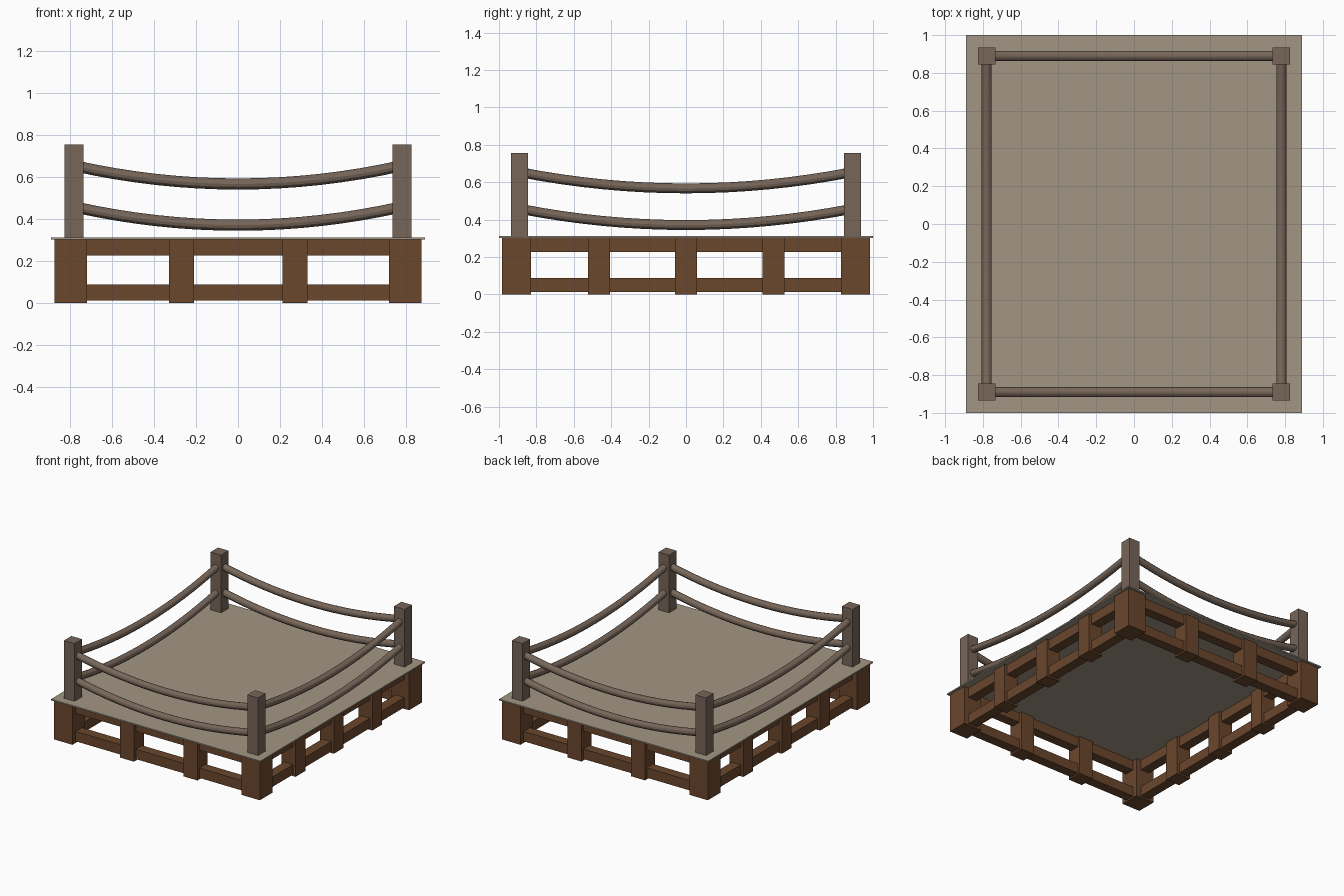
import bpy

if "Cube" in bpy.data.objects:
    bpy.data.objects.remove(bpy.data.objects["Cube"])


def srgb(r, g, b):
    """8-bit display colour to linear RGBA."""
    f = lambda c: c / 12.92 if c <= 0.04045 else ((c + 0.055) / 1.055) ** 2.4
    return (f(r / 255), f(g / 255), f(b / 255), 1.0)


def material(name, rgb):
    m = bpy.data.materials.new(name)
    m.diffuse_color = srgb(*rgb)
    m.use_nodes = True
    m.node_tree.nodes["Principled BSDF"].inputs["Base Color"].default_value = m.diffuse_color
    return m


BROWN = material("brown_timber", (107, 71, 44))
POST = material("grey_brown_wood", (119, 102, 89))
DECK = material("tan_deck", (162, 150, 132))


def box(name, x, y, z0, z1, sx, sy, mat):
    bpy.ops.mesh.primitive_cube_add(size=1, location=(x, y, (z0 + z1) / 2))
    o = bpy.context.object
    o.name = name
    o.scale = (sx, sy, z1 - z0)
    bpy.ops.object.transform_apply(location=False, rotation=False, scale=True)
    o.data.materials.append(mat)
    return o


def rope(name, a, b, z_mid, sag):
    """Round rope hanging in a parabola between two posts."""
    cu = bpy.data.curves.new(name, 'CURVE')
    cu.dimensions = '3D'
    cu.bevel_depth = 0.0265
    cu.bevel_resolution = 4
    cu.use_fill_caps = True
    n = 16
    sp = cu.splines.new('POLY')
    sp.points.add(n)
    for i in range(n + 1):
        t = i / n
        sp.points[i].co = (a[0] + (b[0] - a[0]) * t, a[1] + (b[1] - a[1]) * t,
                           z_mid + sag * (2 * t - 1) ** 2, 1)
    o = bpy.data.objects.new(name, cu)
    bpy.context.collection.objects.link(o)
    bpy.ops.object.select_all(action='DESELECT')
    o.select_set(True)
    bpy.context.view_layer.objects.active = o
    bpy.ops.object.convert(target='MESH')
    o = bpy.context.object
    o.data.materials.clear()
    o.data.materials.append(POST)
    bpy.ops.object.shade_smooth_by_angle()


CX, CY = 0.797, 0.906    # centre lines of the base frame
PX, PY = 0.78, 0.89      # centres of the rope posts
TOP = 0.302              # underside of the deck

# Deck sheet
box("deck", 0, 0, TOP, 0.312, 1.78, 2.0, DECK)

# Corner legs and rope posts
for sx in (-1, 1):
    for sy in (-1, 1):
        box("corner_leg", sx * CX, sy * CY, 0, TOP, 0.155, 0.155, BROWN)
        box("rope_post", sx * PX, sy * PY, TOP, 0.755, 0.091, 0.091, POST)

for s in (-1, 1):
    # Intermediate legs
    for x in (-0.268, 0.272):
        box("front_back_leg", x, s * CY, 0, TOP, 0.119, 0.119, BROWN)
    for y in (-0.465, 0, 0.468):
        box("side_leg", s * CX, y, 0, TOP, 0.119, 0.119, BROWN)
    # Upper and lower frame rails
    for z0, z1 in ((0.012, 0.088), (0.226, TOP)):
        box("front_back_rail", 0, s * CY, z0, z1, 2 * CX, 0.076, BROWN)
        box("side_rail", s * CX, 0, z0, z1, 0.076, 2 * CY, BROWN)
    # Sagging ropes
    for z in (0.371, 0.567):
        rope("front_back_rope", (-PX, s * PY), (PX, s * PY), z, 0.087)
        rope("side_rope", (s * PX, -PY), (s * PX, PY), z, 0.087)
